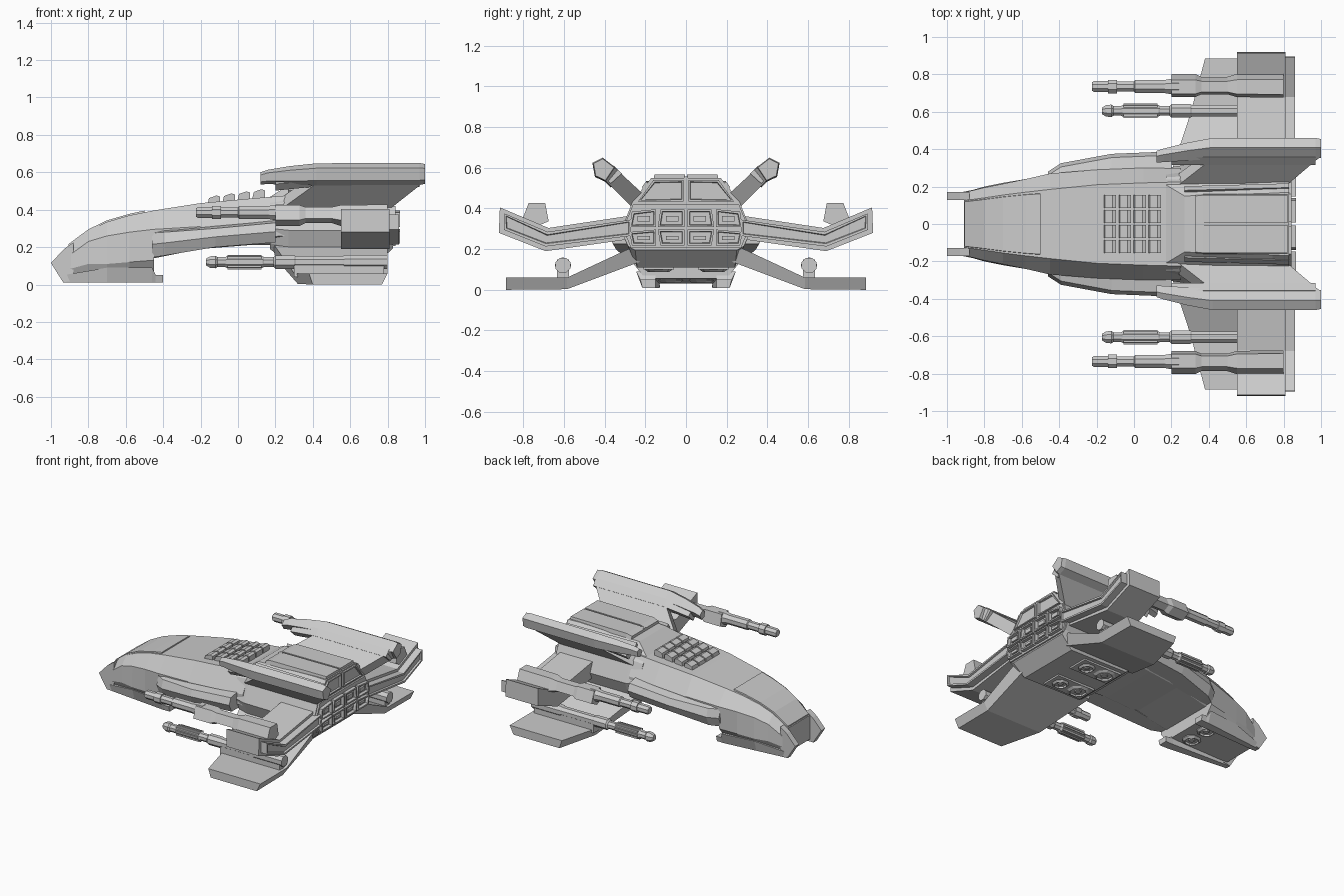
import bpy, bmesh
from math import cos, sin, pi


def loft(name, rings, mirror=False, inset=None):
    """Skin matching rings, cap both ends; inset=(thickness, depth) recesses the last cap."""
    bm = bmesh.new()
    vs = [[bm.verts.new(p) for p in r] for r in rings]
    n = len(rings[0])
    for a, b in zip(vs, vs[1:]):
        for i in range(n):
            bm.faces.new((a[i], a[(i + 1) % n], b[(i + 1) % n], b[i]))
    bm.faces.new(vs[0])
    cap = bm.faces.new(vs[-1])
    bmesh.ops.recalc_face_normals(bm, faces=bm.faces[:])
    if inset:
        bmesh.ops.inset_region(bm, faces=[cap], thickness=inset[0], depth=0)
        bmesh.ops.inset_region(bm, faces=[cap], thickness=0.004, depth=-inset[1])
    me = bpy.data.meshes.new(name)
    bm.to_mesh(me)
    bm.free()
    ob = bpy.data.objects.new(name, me)
    bpy.context.collection.objects.link(ob)
    if mirror:
        m = ob.modifiers.new("mirror", 'MIRROR')
        m.use_axis = (False, True, False)
        m.use_mirror_merge = False
    return ob


def along_x(name, poly, xs, **k):
    return loft(name, [[(x, y, z) for y, z in poly] for x in xs], **k)


def along_y(name, poly, ys, **k):
    return loft(name, [[(x, y, z) for x, z in poly] for y in ys], **k)


def box(name, x0, x1, y0, y1, z0, z1, **k):
    return along_x(name, [(y0, z0), (y1, z0), (y1, z1), (y0, z1)], (x0, x1), **k)


def hull(name, sections):
    """Symmetric loft; each section is (x, half profile of (y, z))."""
    return loft(name, [[(x, y, z) for y, z in h] + [(x, -y, z) for y, z in reversed(h)]
                       for x, h in sections])


def barrel(name, y, z, prof, n=8):
    rings = [[(x, y + r * cos(2 * pi * (i + .5) / n), z + r * sin(2 * pi * (i + .5) / n))
              for i in range(n)] for x, r in prof]
    return loft(name, rings, mirror=True)


def thruster(name, x, y, z, r, n=8):
    rings = [[(x + q * cos(2 * pi * (i + .5) / n), y + q * sin(2 * pi * (i + .5) / n), h)
              for i in range(n)]
             for q, h in ((r, z + .03), (r, z), (r * .75, z - .012), (r * .65, z + .012),
                          (r * .4, z + .012), (r * .3, z - .006))]
    return loft(name, rings, mirror=True)


# Forward hull: curved nose with raised belly behind it
hull("nose_hull", [
    (-.91, [(.125, .205), (.168, .15), (.168, .08), (.14, .03)]),
    (-.8, [(.14, .287), (.195, .23), (.2, .11), (.165, .035)]),
    (-.7, [(.155, .335), (.215, .26), (.22, .11), (.18, .04)]),
    (-.58, [(.17, .37), (.24, .28), (.24, .12), (.19, .045)]),
    (-.45, [(.185, .396), (.27, .295), (.26, .13), (.2, .055)])])
hull("mid_hull", [
    (-.45, [(.185, .396), (.27, .295), (.26, .18), (.2, .14)]),
    (-.2, [(.21, .435), (.29, .31), (.29, .23), (.21, .19)]),
    (.05, [(.22, .458), (.3, .33), (.3, .25), (.22, .21)]),
    (.25, [(.225, .475), (.3, .34), (.3, .26), (.24, .21)])])
# Nose prongs and landing skids
along_y("nose_prong", [(-1, .115), (-.935, .012), (-.88, .02), (-.88, .225), (-.93, .19)],
        (.128, .172), mirror=True)
loft("skid", [[(x, a, .01), (x, b, .01), (x, c, t), (x, a, t)] for x, a, b, c, t in
              ((-.935, .13, .165, .168, .05), (-.7, .14, .19, .215, .09),
               (-.46, .15, .215, .245, .09), (-.44, .15, .215, .225, .05),
               (-.4, .15, .215, .225, .05))], mirror=True)
# Canopy plate following the nose curve
loft("canopy", [[(x, -w, z - .02), (x, w, z - .02), (x, w - .006, z + .008), (x, -w + .006, z + .008)]
                for x, w, z in ((-.905, .125, .209), (-.8, .137, .287), (-.7, .15, .335),
                                (-.58, .162, .37), (-.5, .168, .387))])
# Side sponsons
loft("side_sponson", [[(x, .2, b), (x, w - .03, b), (x, w, (t + b) / 2), (x, w - .02, t - .01), (x, .2, t + .02)]
                      for x, w, b, t in ((-.46, .28, .145, .285), (-.39, .325, .155, .29),
                                         (-.12, .375, .2, .31), (.2, .388, .225, .34))], mirror=True)
# Rear hull with raised deck
hull("rear_hull", [
    (.17, [(.21, .468), (.25, .43), (.3, .3), (.27, .22), (.22, .19)]),
    (.27, [(.15, .53), (.255, .44), (.315, .29), (.28, .2), (.24, .115)]),
    (.74, [(.165, .55), (.26, .44), (.32, .29), (.28, .2), (.24, .11)]),
    (.83, [(.17, .55), (.26, .44), (.32, .29), (.285, .215), (.25, .195)])])
loft("deck_panel", [[(x, .006, z - .03), (x, .16, z - .03), (x, w, z), (x, .006, z)]
                    for x, w, z in ((.33, .15, .552), (.37, .155, .565), (.82, .155, .568))], mirror=True)
box("deck_spine", .33, .83, -.01, .01, .53, .557)
loft("deck_edge_rail", [[(x, w, .51), (x, w + .022, .49), (x, w + .032, .505), (x, w + .01, .535)]
                        for x, w in ((.27, .17), (.83, .185))], mirror=True)
# Dorsal cooling louvers
for i in range(4):
    for y in (.005, .085):
        x, z = -.165 + i * .08, .44 + i * .011
        along_y("louver", [(x, z - .02), (x + .07, z - .02), (x + .07, z + .03), (x + .05, z + .036),
                           (x + .01, z + .022)], (y, y + .07), mirror=True)
# Rear windows and exhaust grille
along_x("rear_window", [(.012, .435), (.235, .435), (.16, .54), (.012, .54)], (.81, .842),
        mirror=True, inset=(.012, .012))
along_x("grille_plate", [(.26, .42), (.31, .3), (.27, .205), (-.27, .205), (-.31, .3), (-.26, .42)], (.81, .842))
for y0, y1 in ((.008, .138), (.148, .278)):
    for z0, z1 in ((.218, .296), (.308, .396)):
        d = -.012 if z0 < .3 else .012
        c = z1 - (.012 if y0 > .1 else 0)
        along_x("exhaust_cell", [(y0, z0), (y1 - max(0, -d), z0), (y1 - max(0, d), c), (y0, z1)],
                (.83, .866), mirror=True, inset=(.014, .02))
        box("exhaust_core", .83, .858, y0 + .03, y1 - .04, z0 + .028, z1 - .032, mirror=True)
# Upper wings: cranked section with tapered rear cap
outer = [(.27, .365), (.676, .304), (.915, .405), (.92, .28), (.69, .19), (.27, .25)]
inner = [(.27, .345), (.68, .285), (.892, .375), (.895, .295), (.69, .213), (.27, .265)]
loft("upper_wing", [[(x, y, z) for y, z in p] for x, p in
                    ((.55, outer), (.81, outer), (.81, inner), (.86, inner))],
     mirror=True, inset=(.014, .012))
# Lower wings: sloped strut ending in a flat plate
loft("lower_wing", [[(a, y, b), (.77, y, b), (.8, y, t), (a - .02, y, t)] for y, a, b, t in
                    ((.22, .2, .14, .23), (.585, .32, .003, .06), (.885, .4, 0, .06))], mirror=True)
# Upper cannons with faceted pods
pod = [(.672, .335), (.69, .43), (.775, .43), (.81, .34), (.74, .305)]


def pod_ring(x, s):
    return [(x, .738 + (y - .738) * s, .38 + (z - .38) * s) for y, z in pod]


loft("cannon_pod", [pod_ring(x, s) for x, s in ((.2, .88), (.33, .88), (.36, .68), (.5, .68), (.55, .9),
                                                (.8, .95))], mirror=True)
barrel("upper_cannon", .735, .385, [(-.225, .024), (-.215, .031), (-.14, .031), (-.14, .039), (-.09, .039),
                                    (-.09, .03), (0, .03), (.005, .037), (.16, .037), (.2, .045), (.24, .045)])
# Lower cannons with ribbed sleeves
barrel("lower_cannon", .605, .12, [(-.17, .02), (-.15, .033), (-.12, .036), (-.11, .028), (-.07, .028),
                                   (-.06, .034), (.13, .034), (.14, .028), (.19, .028), (.2, .039), (.3, .039),
                                   (.31, .034), (.56, .034), (.57, .04), (.8, .04)])
for i in range(8):
    a = i * pi / 4
    y, z = .605 + .033 * cos(a), .12 + .033 * sin(a)
    box("sleeve_rib", -.055, .125, y - .006, y + .006, z - .006, z + .006, mirror=True)
box("cannon_mount", .3, .78, .575, .635, .04, .11, mirror=True)
# Dorsal fins: slanted strut carrying a long rail
loft("fin_strut", [[(a, y0, z0), (b, y0, z0), (b, y1, z1), (a, y1, z1)] for a, b, y0, z0, y1, z1 in
                   ((.24, .82, .21, .47, .27, .41), (.42, .985, .35, .6, .4, .54))], mirror=True)
loft("fin_collar", [[(x, .315, z), (x, .37, z - .05), (x, .405, z - .015), (x, .355, z + .04)]
                    for x, z in ((.2, .552), (.4, .572), (.97, .572))], mirror=True)
head = [(.348, .6), (.41, .648), (.46, .622), (.448, .555), (.395, .53)]
loft("fin_rail", [[(x, .405 + (y - .405) * s + dy, .59 + (z - .59) * s + dz) for y, z in head]
                  for x, s, dy, dz in ((.12, .55, -.045, -.022), (.16, .65, -.037, -.014), (.28, .85, -.018, -.006),
                                       (.42, 1, 0, 0), (.97, 1, 0, .002), (1, .9, 0, .002))], mirror=True)
# Belly thrusters on octagonal plates
box("thruster_plate", .29, .6, .06, .21, .1, .13, mirror=True)
thruster("rear_thruster_large", .37, .135, .1, .075)
thruster("rear_thruster_small", .52, .135, .1, .058)
thruster("nose_thruster", -.56, .075, .045, .065)
